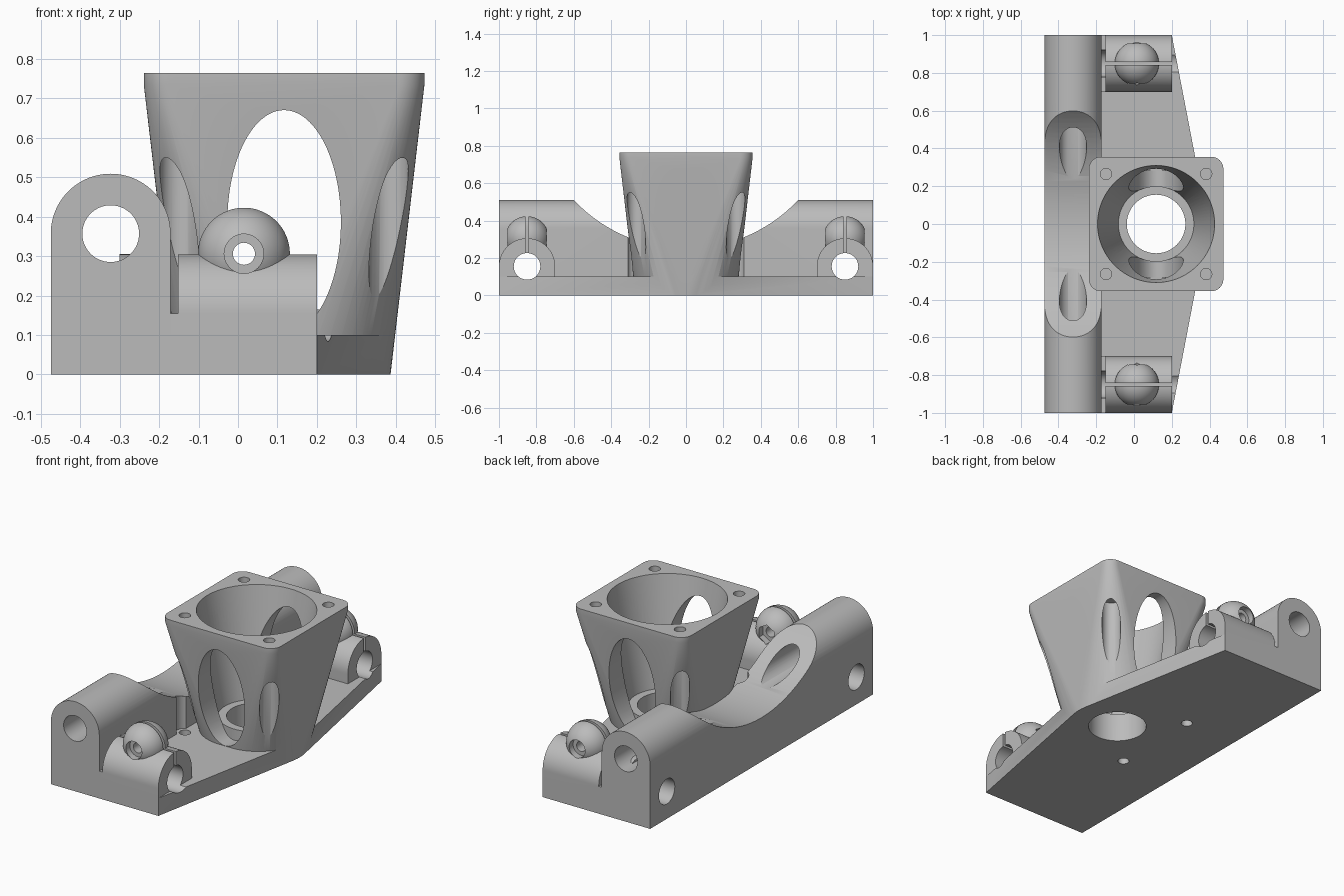
import bpy, bmesh
from math import sin, cos, tau, pi
from mathutils import Matrix, Vector

if "Cube" in bpy.data.objects:
    bpy.data.objects.remove(bpy.data.objects["Cube"])

grey = bpy.data.materials.new("plain_grey")
grey.use_nodes = True
COLOUR = (0.5, 0.5, 0.5, 1)
grey.diffuse_color = COLOUR
grey.node_tree.nodes["Principled BSDF"].inputs["Base Color"].default_value = COLOUR

TOWER_X = 0.117     # tower axis
SCREW = 0.265       # screw offset from the tower axis
RAIL_X = -0.323     # rail bore axis
RAIL_R = 0.152
FOOT_Y = 0.85
BALL_X = 0.015
BALL_Z = 0.306


def finish(name, bm):
    bmesh.ops.recalc_face_normals(bm, faces=bm.faces)
    mesh = bpy.data.meshes.new(name)
    bm.to_mesh(mesh)
    bm.free()
    mesh.materials.append(grey)
    obj = bpy.data.objects.new(name, mesh)
    bpy.context.collection.objects.link(obj)
    return obj


def hull(name, points):
    """Convex solid around a set of points."""
    bm = bmesh.new()
    for p in points:
        bm.verts.new(p)
    res = bmesh.ops.convex_hull(bm, input=bm.verts)
    spare = {v for v in res["geom_interior"] + res["geom_unused"]
             if isinstance(v, bmesh.types.BMVert)}
    bmesh.ops.delete(bm, geom=list(spare), context="VERTS")
    bmesh.ops.dissolve_limit(bm, angle_limit=0.002, verts=bm.verts, edges=bm.edges)
    return finish(name, bm)


def box(name, lo, hi):
    return hull(name, [(x, y, z) for x in (lo[0], hi[0])
                       for y in (lo[1], hi[1]) for z in (lo[2], hi[2])])


def rod(name, axis, start, length, r, r2=None, n=64, stretch=1):
    """Cylinder or cone from start along an axis; stretch scales its height in z."""
    bm = bmesh.new()
    bmesh.ops.create_cone(bm, cap_ends=True, segments=n, radius1=r,
                          radius2=r if r2 is None else r2, depth=length)
    turn = Vector((0, 0, 1)).rotation_difference(Vector(axis)).to_matrix().to_4x4()
    move = Matrix.Translation(Vector(start) + Vector(axis) * length / 2)
    bm.transform(move @ Matrix.Diagonal((1, 1, stretch, 1)) @ turn)
    return finish(name, bm)


def combine(target, others, op):
    """Apply one boolean per tool object, then drop the tool."""
    for tool in others:
        mod = target.modifiers.new(op, "BOOLEAN")
        mod.operation, mod.solver, mod.object = op, "EXACT", tool
        bpy.context.view_layer.objects.active = target
        bpy.ops.object.modifier_apply(modifier=mod.name)
        bpy.data.objects.remove(tool)


def cut(target, *tools):
    combine(target, tools, "DIFFERENCE")


def join(target, *tools):
    combine(target, tools, "UNION")


def circle(cx, cy, r, n=96):
    return [(cx + r * cos(tau * i / n), cy + r * sin(tau * i / n)) for i in range(n)]


def arch(c, z, r, n=48):
    """Round-topped outline standing on the ground."""
    return [(c - r, 0), (c + r, 0)] + [
        (c + r * cos(pi * i / n), z + r * sin(pi * i / n)) for i in range(n + 1)]


X, Y, Z = (1, 0, 0), (0, 1, 0), (0, 0, 1)

# Long rail with a round top and a saddle scooped from its middle
body = hull("mount_body", [(x, y, z) for x, z in arch(RAIL_X, 0.357, RAIL_R)
                           for y in (-1, 1)])
cut(body, rod("saddle_cutter", X, (-0.8, 0, 1.072), 0.9, 0.822, n=160),
    rod("bore_cutter", Y, (RAIL_X, -1.2, 0.357), 2.4, 0.072))

# Base plate tapering towards the tower
outline = [(x, s * y) for x, y in ((-0.3, 1), (0.2, 1), (0.2, 0.7)) for s in (-1, 1)]
outline += circle(TOWER_X, 0, 0.27)
plate = hull("plate", [(x, y, z) for x, y in outline for z in (0, 0.1)])

# Flared tower: round foot blending into a rounded square flange
rim = [(TOWER_X + sx * 0.292 + x, sy * 0.292 + y)
       for sx in (-1, 1) for sy in (-1, 1) for x, y in circle(0, 0, 0.064, 48)]
tower = hull("tower", [(x, y, 0) for x, y in circle(TOWER_X, 0, 0.27)]
             + [(x, y, z) for x, y in rim for z in (0.735, 0.765)])
cut(tower,
    rod("funnel_cutter", Z, (TOWER_X, 0, 0.165), 0.66, 0.2, 0.321, n=96),
    rod("side_window", X, (-0.7, 0, 0.386), 1.7, 0.144, n=96, stretch=1.975),
    rod("end_window", Y, (TOWER_X, -0.7, 0.386), 1.4, 0.144, n=96, stretch=1.975))
join(tower, rod("collar", Z, (TOWER_X, 0, 0.03), 0.135, 0.2, n=96))

join(body, plate, tower)
cut(body, rod("central_hole", Z, (TOWER_X, 0, -0.1), 0.4, 0.155, n=96))

# Corner screw holes with tool channels underneath
for sx in (-1, 1):
    for sy in (-1, 1):
        x, y = TOWER_X + sx * SCREW, sy * SCREW
        cut(body, rod("screw_hole", Z, (x, y, 0.64), 0.3, 0.03, n=32),
            rod("tool_channel", Z, (x, y, 0.1), 0.48, 0.05, n=48))
        if sx < 0:
            cut(body, rod("plate_hole", Z, (x, y, -0.1), 0.3, 0.03, n=32))

# Split rod clamps with a ball-shaped bolt boss at each end
for s in (-1, 1):
    y = s * FOOT_Y
    clamp = hull("clamp", [(x, v, z) for v, z in arch(y, 0.155, 0.15)
                           for x in (-0.3, 0.2)])
    bm = bmesh.new()
    bmesh.ops.create_uvsphere(bm, u_segments=64, v_segments=32, radius=0.117)
    bm.transform(Matrix.Translation((BALL_X, y, BALL_Z)))
    join(clamp, finish("ball_boss", bm))
    join(body, clamp)
    out, inn = (0, s, 0), (0, -s, 0)
    cut(body,
        box("gap", (-0.171, y - 0.151, 0.155), (-0.152, y + 0.2, 0.6)) if s > 0 else
        box("gap", (-0.171, y - 0.2, 0.155), (-0.152, y + 0.151, 0.6)),
        rod("clamp_bore", X, (-0.7, y, 0.155), 1.2, 0.071),
        box("slit", (-0.165, y - 0.008, 0.155), (0.4, y + 0.008, 0.6)),
        rod("bolt_hole", out, (BALL_X, y - s * 0.2, BALL_Z), 0.4, 0.028, n=32),
        rod("head_recess", out, (BALL_X, y + s * 0.07, BALL_Z), 0.14, 0.05, n=48),
        rod("nut_recess", inn, (BALL_X, y - s * 0.07, BALL_Z), 0.14, 0.054, n=6))

# Smooth curved faces, keep the edges sharp
bpy.ops.object.select_all(action="DESELECT")
body.select_set(True)
bpy.context.view_layer.objects.active = body
bpy.ops.object.shade_smooth_by_angle(angle=0.45)
